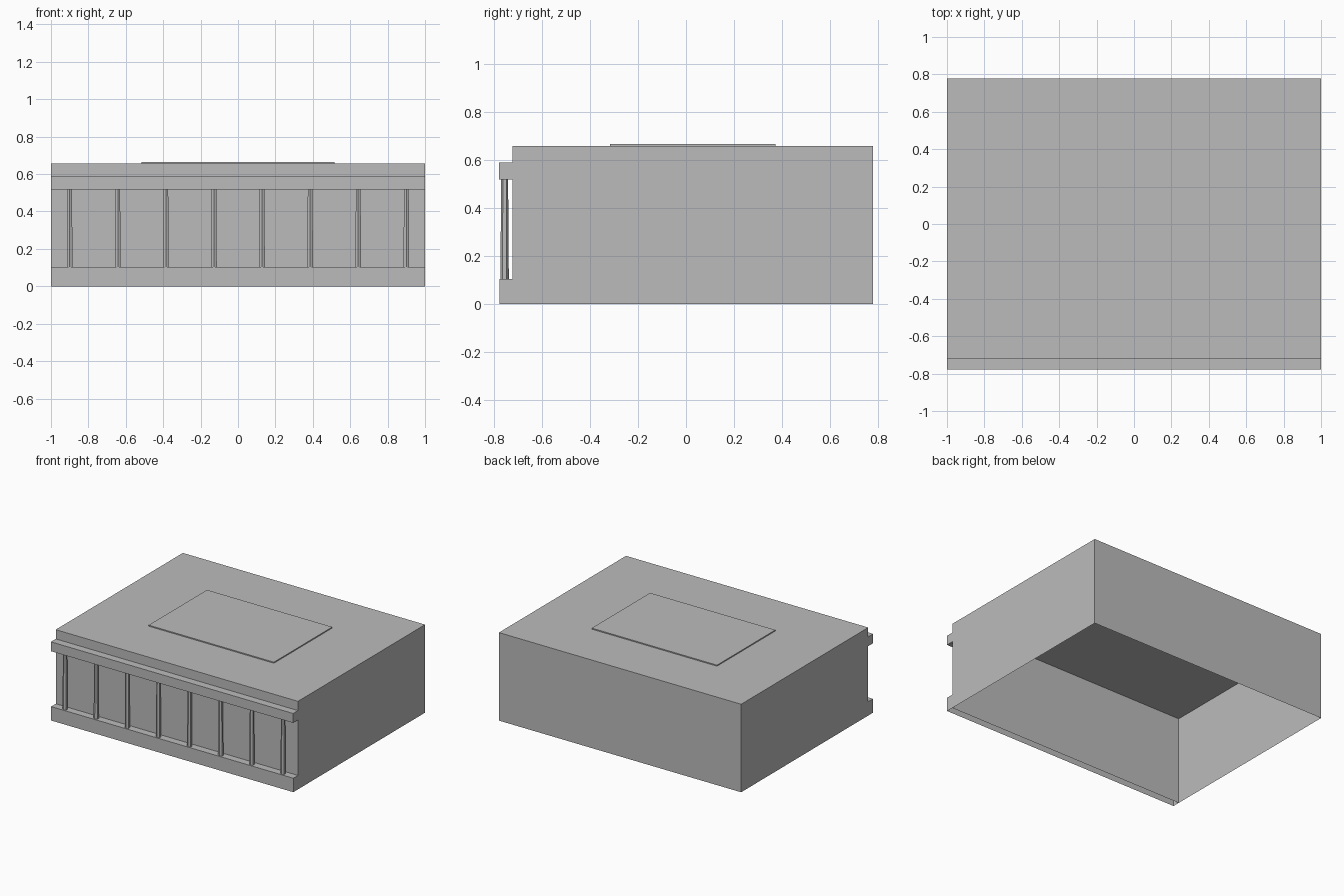
import bpy, bmesh, math
from mathutils import Matrix

if "Cube" in bpy.data.objects:
    bpy.data.objects.remove(bpy.data.objects["Cube"])

grey = bpy.data.materials.new("plain_grey")
grey.diffuse_color = (0.5, 0.5, 0.5, 1)
grey.use_nodes = True
grey.node_tree.nodes["Principled BSDF"].inputs["Base Color"].default_value = grey.diffuse_color


def finish(name, bm):
    me = bpy.data.meshes.new(name)
    bm.to_mesh(me)
    bm.free()
    me.materials.append(grey)
    ob = bpy.data.objects.new(name, me)
    bpy.context.collection.objects.link(ob)
    return ob


def box(name, lo, hi, open_bottom=False):
    """Box between two corners, optionally without its bottom face."""
    bm = bmesh.new()
    size = [b - a for a, b in zip(lo, hi)]
    mid = [(a + b) / 2 for a, b in zip(lo, hi)]
    bmesh.ops.create_cube(bm, size=1, matrix=Matrix.Translation(mid) @ Matrix.Diagonal((*size, 1)))
    if open_bottom:
        bm.normal_update()
        down = [f for f in bm.faces if f.normal.z < -0.9]
        bmesh.ops.delete(bm, geom=down, context='FACES_ONLY')
    return finish(name, bm)


WALL_Y = -0.721   # front wall plane
BASE_TOP, LEDGE_LOW, LEDGE_TOP, ROOF = 0.104, 0.518, 0.588, 0.657

# Hollow main hall, raised roof panel, and the two front bands
box("hall", (-1, WALL_Y, 0), (1, 0.778, ROOF), open_bottom=True)
box("roof_panel", (-0.517, -0.315, ROOF), (0.517, 0.373, 0.665), open_bottom=True)
box("plinth", (-1, -0.776, 0), (1, WALL_Y, BASE_TOP), open_bottom=True)
box("cornice", (-1, -0.778, LEDGE_LOW), (1, WALL_Y, LEDGE_TOP))

# Row of slightly tapered six-sided columns, points facing front and back
height = LEDGE_LOW - BASE_TOP
for i in range(8):
    bm = bmesh.new()
    place = Matrix.Translation((-0.9 + i * 1.8 / 7, -0.754, BASE_TOP + height / 2))
    bmesh.ops.create_cone(bm, segments=6, radius1=0.0175, radius2=0.0145, depth=height,
                          matrix=place @ Matrix.Rotation(math.radians(0), 4, 'Z'))
    finish(f"column_{i + 1}", bm)
